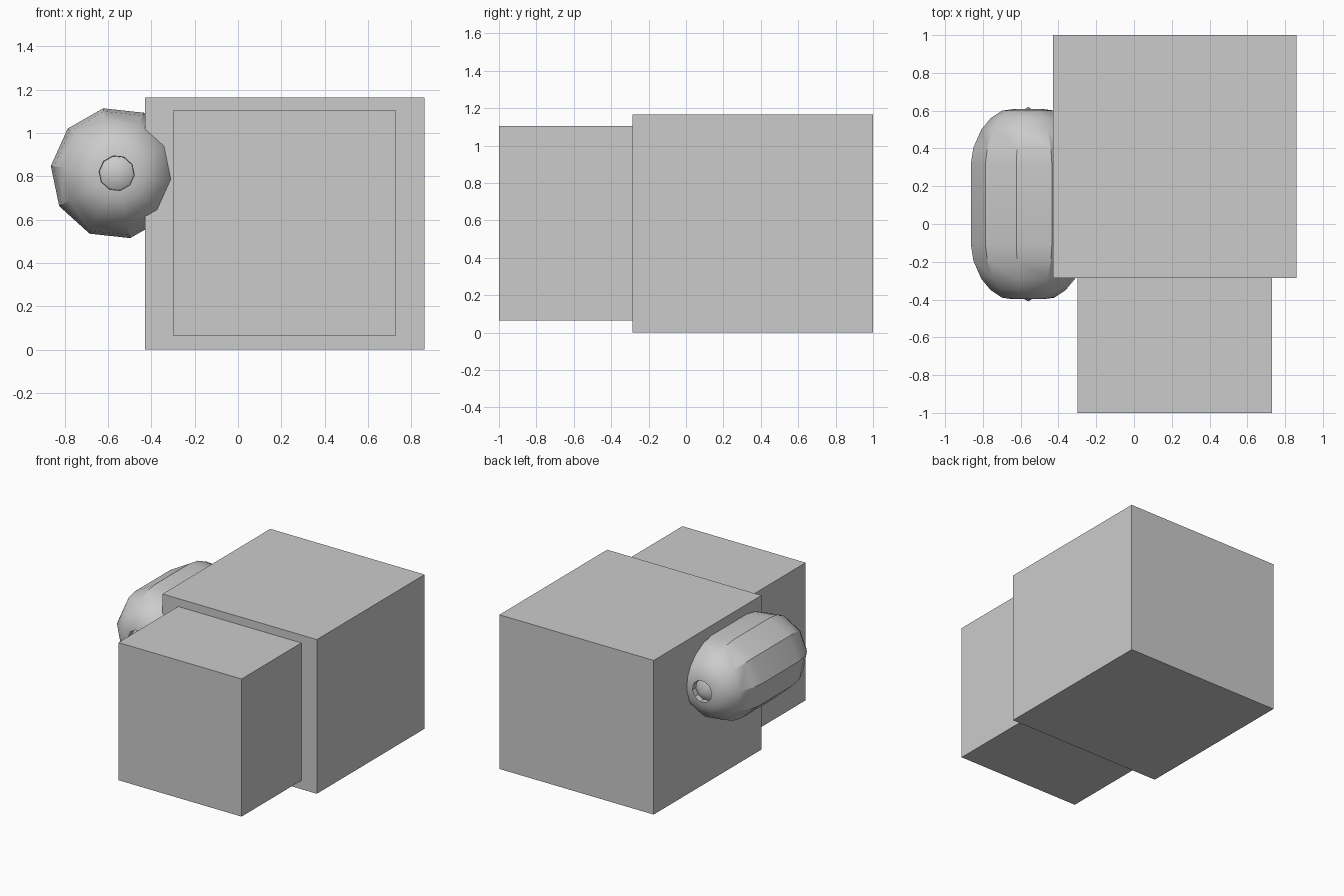
import bpy, math
from mathutils import Vector

cube = bpy.data.objects.get("Cube")
if cube:
    bpy.data.objects.remove(cube, do_unlink=True)

grey = bpy.data.materials.new("plain_grey")
grey.use_nodes = True
colour = (0.6, 0.6, 0.6, 1)
grey.diffuse_color = colour
grey.node_tree.nodes["Principled BSDF"].inputs["Base Color"].default_value = colour


def add_mesh(name, verts, faces):
    mesh = bpy.data.meshes.new(name)
    mesh.from_pydata(verts, [], faces)
    mesh.materials.append(grey)
    obj = bpy.data.objects.new(name, mesh)
    bpy.context.collection.objects.link(obj)
    return obj


def box(name, low, high):
    low, high = Vector(low), Vector(high)
    bpy.ops.mesh.primitive_cube_add(size=1, location=(low + high) / 2)
    obj = bpy.context.object
    obj.name = name
    obj.scale = high - low
    bpy.ops.object.transform_apply(location=False, rotation=False, scale=True)
    obj.data.materials.append(grey)


# Two stacked blocks
box("rear_block", (-0.43, -0.287, 0), (0.86, 1, 1.165))
box("front_block", (-0.30, -1, 0.065), (0.73, -0.28, 1.105))

# Ten-sided side tank: (radius, distance from the middle) for one half
half = [(0.306, 0.21), (0.292, 0.3), (0.25, 0.395), (0.2, 0.455),
        (0.14, 0.495), (0.082, 0.503), (0.08, 0.465)]
profile = [(r, -d) for r, d in reversed(half)] + half
sides, phase = 10, math.radians(101.8)
centre = Vector((-0.56, 0.105, 0.815))
verts = []
for r, y in profile:
    for k in range(sides):
        a = phase + math.tau * k / sides
        verts.append(centre + Vector((r * math.cos(a), y, r * math.sin(a))))
faces = []
for i in range(len(profile) - 1):
    for k in range(sides):
        n = (k + 1) % sides
        a, b = i * sides, (i + 1) * sides
        faces.append((a + k, a + n, b + n, b + k))

# Pointed tips inside the dimples at both ends
for start, y in ((0, -0.515), ((len(profile) - 1) * sides, 0.515)):
    tip = len(verts)
    verts.append(centre + Vector((0, y, 0)))
    for k in range(sides):
        n = (k + 1) % sides
        pair = (start + n, start + k) if y < 0 else (start + k, start + n)
        faces.append(pair + (tip,))

tank = add_mesh("side_tank", verts, faces)
bpy.ops.object.select_all(action="DESELECT")
tank.select_set(True)
bpy.context.view_layer.objects.active = tank
bpy.ops.object.mode_set(mode="EDIT")
bpy.ops.mesh.select_all(action="SELECT")
bpy.ops.mesh.normals_make_consistent(inside=False)
bpy.ops.object.mode_set(mode="OBJECT")
bpy.ops.object.shade_smooth_by_angle(angle=math.radians(30))
